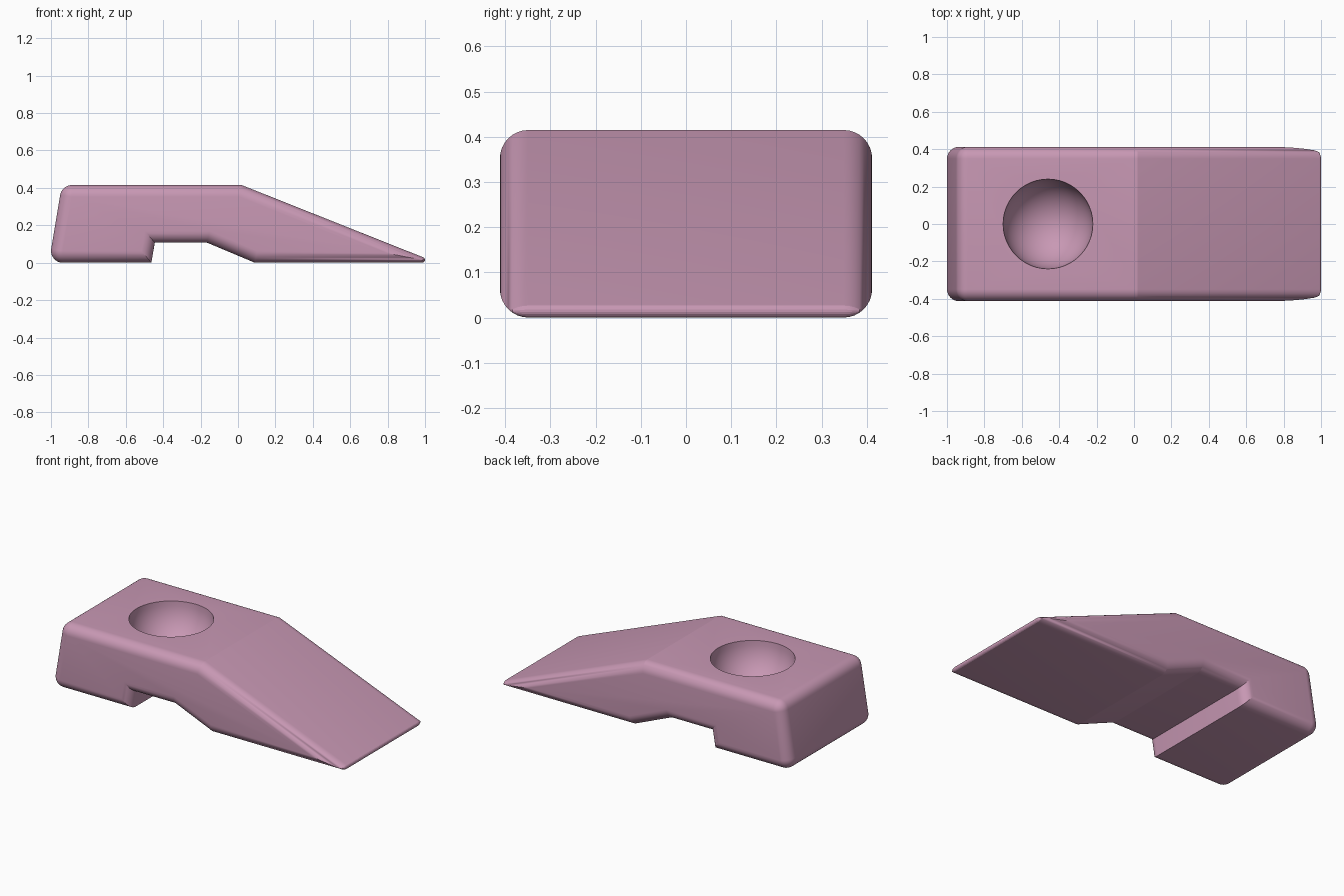
import bpy, bmesh, math
from mathutils import Vector

cube = bpy.data.objects.get("Cube")
if cube:
    bpy.data.objects.remove(cube, do_unlink=True)

HALF_WIDTH, BEVEL, STEPS = 0.412, 0.063, 8

# Flat mauve plastic
mauve = bpy.data.materials.new("mauve")
mauve.use_nodes = True
color = (0.578, 0.314, 0.456, 1)
mauve.diffuse_color = color
mauve.node_tree.nodes["Principled BSDF"].inputs["Base Color"].default_value = color

# Side profile, counter-clockwise: x, z, corner radius
PROFILE = [(-1.011, 0, BEVEL), (-0.463, 0, 0), (-0.445, 0.107, 0),
           (-0.165, 0.107, 0), (0.09, 0, 0), (1.063, 0, 0.015),
           (0.02, 0.415, 0), (-0.942, 0.415, BEVEL)]


def outline(inset):
    """Profile moved inward, with rounded corners shrinking to match."""
    points = []
    count = len(PROFILE)
    for i, (x, z, radius) in enumerate(PROFILE):
        here = Vector((x, z))
        before = Vector(PROFILE[i - 1][:2])
        after = Vector(PROFILE[(i + 1) % count][:2])
        a, b = (here - before).normalized(), (after - here).normalized()
        n1, n2 = Vector((-a.y, a.x)), Vector((-b.y, b.x))
        mitre = (n1 + n2) / (1 + n1.dot(n2))
        centre = here + mitre * max(radius, inset)
        if radius == 0:
            points.append(centre)
            continue
        for k in range(STEPS + 1):
            normal = n1.slerp(n2, k / STEPS)
            points.append(centre - normal * max(radius - inset, 0))
    return points


# Wedge body: lofted outlines, with long edges rounded toward both sides
angles = [math.pi / 2 * k / STEPS for k in range(STEPS + 1)]
half = [(HALF_WIDTH - BEVEL * (1 - math.cos(t)), BEVEL * (1 - math.sin(t)))
        for t in angles]
sections = [(-y, d) for y, d in half] + [(y, d) for y, d in reversed(half)]

bm = bmesh.new()
rings = [[bm.verts.new((p.x, y, p.y)) for p in outline(d)] for y, d in sections]
for r1, r2 in zip(rings, rings[1:]):
    for i in range(len(r1)):
        bm.faces.new((r1[i - 1], r1[i], r2[i], r2[i - 1]))
bm.faces.new(rings[0])
bm.faces.new(rings[-1])
bmesh.ops.remove_doubles(bm, verts=bm.verts, dist=0.00005)
bmesh.ops.recalc_face_normals(bm, faces=bm.faces)
mesh = bpy.data.meshes.new("wedge_body")
bm.to_mesh(mesh)
bm.free()
body = bpy.data.objects.new("wedge_body", mesh)
bpy.context.collection.objects.link(body)
mesh.materials.append(mauve)

# Round finger dimple in the top
bpy.ops.mesh.primitive_uv_sphere_add(segments=48, ring_count=24, radius=0.24,
                                     location=(-0.46, 0, 0.416))
cutter = bpy.context.object
cutter.name = "dimple_cutter"
cutter.hide_render = True
cutter.data.materials.append(mauve)

bpy.ops.object.select_all(action='DESELECT')
body.select_set(True)
bpy.context.view_layer.objects.active = body
cut = body.modifiers.new("dimple", 'BOOLEAN')
cut.operation = 'DIFFERENCE'
cut.solver = 'EXACT'
cut.object = cutter
bpy.ops.object.modifier_apply(modifier=cut.name)
bpy.data.objects.remove(cutter, do_unlink=True)
bpy.ops.object.shade_smooth_by_angle(angle=math.radians(16))
